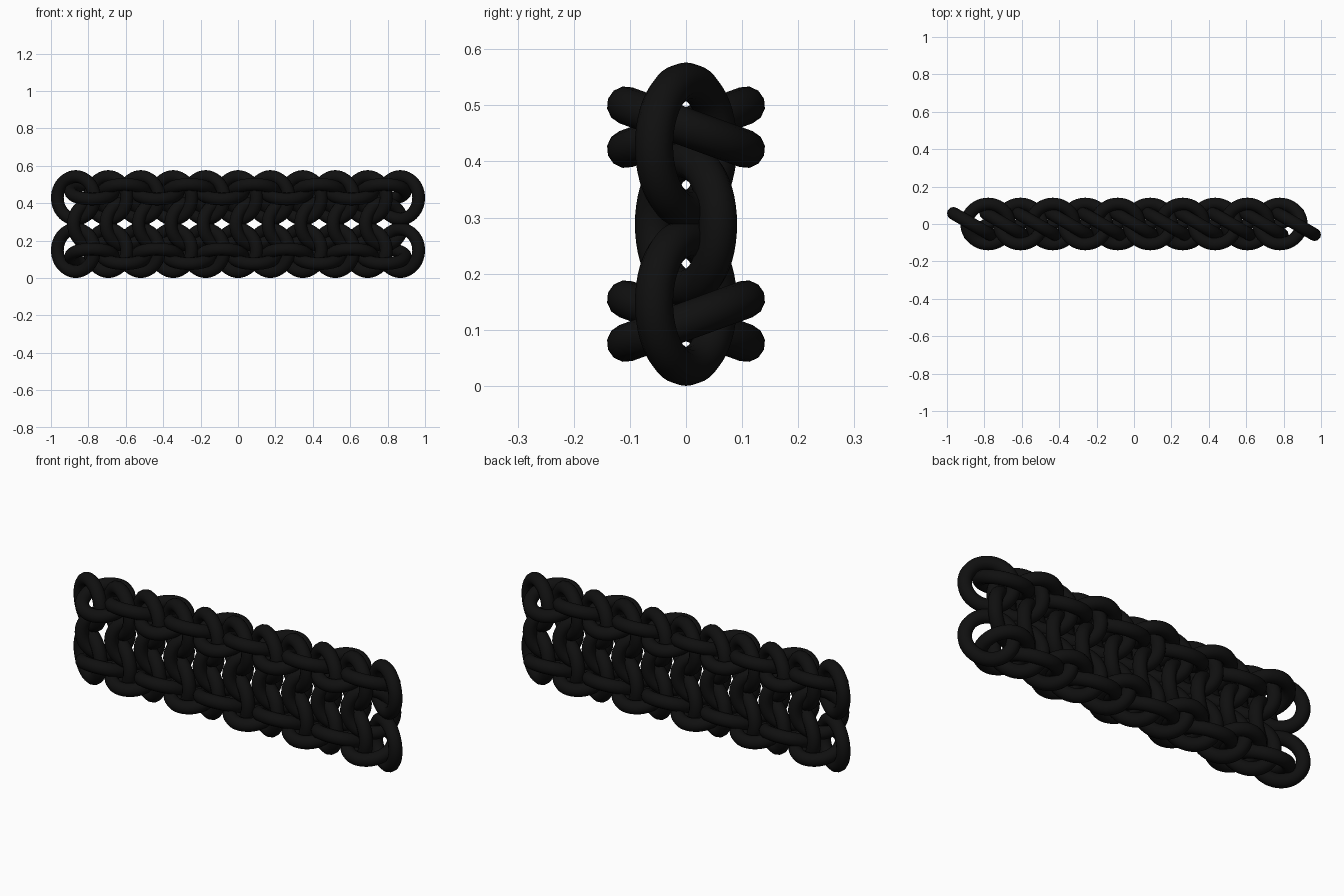
import bpy
from math import radians

if "Cube" in bpy.data.objects:
    bpy.data.objects.remove(bpy.data.objects["Cube"])

R, TUBE = 0.114, 0.034      # ring and wire radii
STEP = 0.1734               # spacing along the strip
MID = 0.2882                # height of the strip's centre line
ROW = 0.1402                # vertical offset of outer rows
EDGE = 0.1728               # vertical offset of the flat edge rings

black = bpy.data.materials.new("black_wire")
black.diffuse_color = (0.005, 0.005, 0.005, 1)
black.use_nodes = True
black.node_tree.nodes["Principled BSDF"].inputs["Base Color"].default_value = black.diffuse_color

# one shared ring mesh
bpy.ops.mesh.primitive_torus_add(major_segments=48, minor_segments=12,
                                 major_radius=R, minor_radius=TUBE)
first = bpy.context.object
bpy.ops.object.shade_smooth()
mesh = first.data
mesh.name = "ring"
mesh.materials.append(black)
bpy.data.objects.remove(first)


def ring(name, x, z, rot):
    ob = bpy.data.objects.new(name, mesh)
    ob.location = (x, 0, z)
    ob.rotation_euler = [radians(a) for a in rot]
    bpy.context.collection.objects.link(ob)


def xs(n):
    return [(i - (n - 1) / 2) * STEP for i in range(n)]


# upright rings: outer rows lean one way, the middle row the other
for name, n, dz, lean in (("upper_ring", 11, ROW, -30),
                          ("middle_ring", 10, 0, 30),
                          ("lower_ring", 11, -ROW, -30)):
    for x in xs(n):
        ring(name, x, MID + dz, (90, 0, lean))

# flat rings along the top and bottom edges, tilting alternately
for name, side in (("top_edge_ring", 1), ("bottom_edge_ring", -1)):
    for i, x in enumerate(xs(10)):
        tilt = -20 if i % 2 else 20
        ring(name, x, MID + side * EDGE, (tilt * side, 0, 0))
